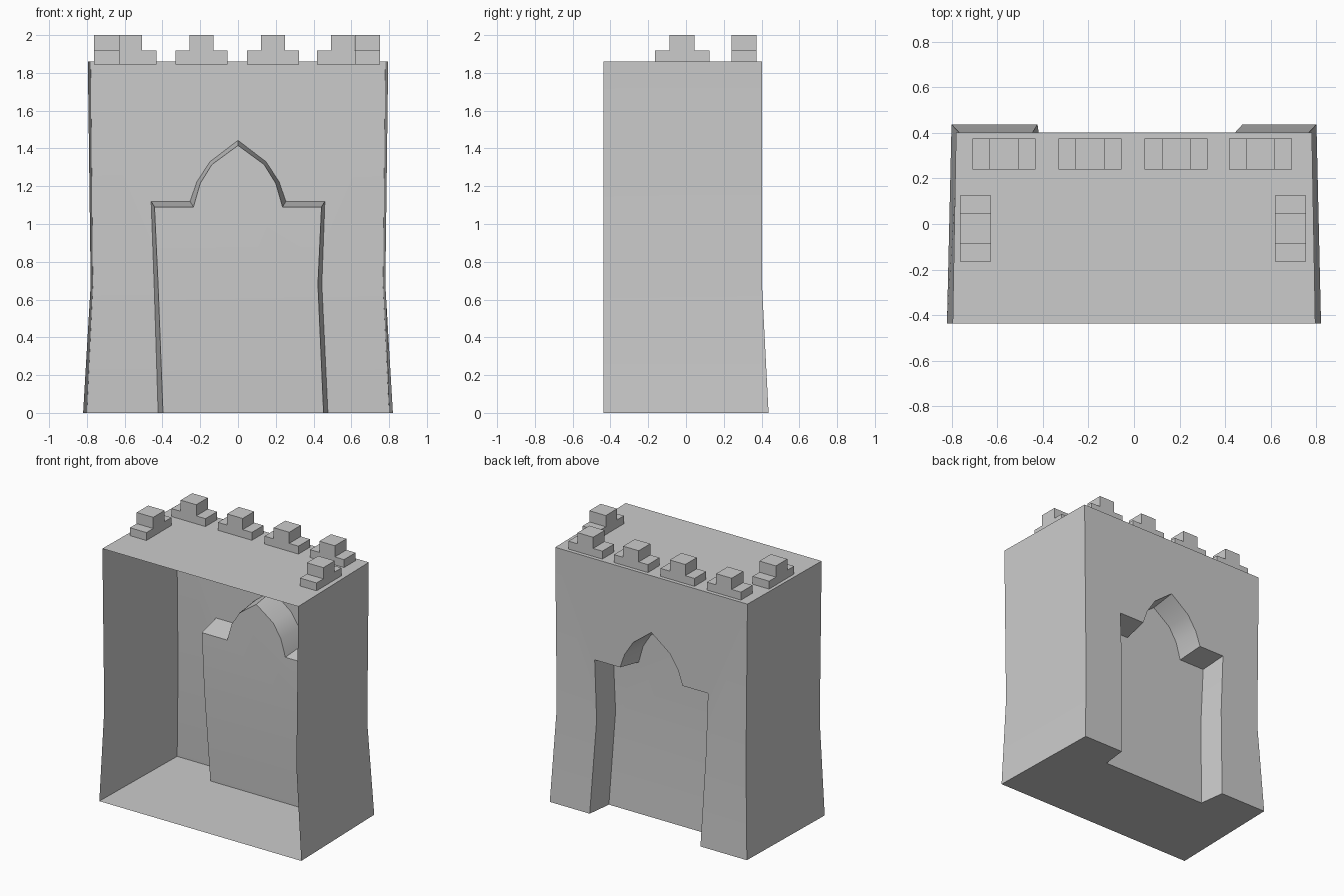
import bpy, bmesh

if "Cube" in bpy.data.objects:
    bpy.data.objects.remove(bpy.data.objects["Cube"])


def finish(bm, name, smooth=False):
    bmesh.ops.recalc_face_normals(bm, faces=bm.faces)
    mesh = bpy.data.meshes.new(name)
    bm.to_mesh(mesh)
    bm.free()
    ob = bpy.data.objects.new(name, mesh)
    bpy.context.collection.objects.link(ob)
    if smooth:
        bpy.ops.object.select_all(action='DESELECT')
        bpy.context.view_layer.objects.active = ob
        ob.select_set(True)
        bpy.ops.object.shade_smooth_by_angle(angle=0.5)
    return ob


# Gatehouse shell: open front, flared foot, pointed gate recess in the back wall
FRONT = -0.437
LEVELS = [(0, 0.82, 0.80, 0.437), (0.68, 0.78, 0.768, 0.402), (1.86, 0.795, 0.78, 0.402)]
DEPTH = 0.19  # gate recess depth

bm = bmesh.new()


def row(points):
    return [bm.verts.new(p) for p in points]


def face(*verts):
    bm.faces.new(verts)


def strip(a, b):
    for i in range(len(a) - 1):
        face(a[i], a[i + 1], b[i + 1], b[i])


# Wall corners: front and back edge on each side
fl = row([(-xf, FRONT, z) for z, xf, xb, yb in LEVELS])
fr = row([(xf, FRONT, z) for z, xf, xb, yb in LEVELS])
bl = row([(-xb, yb, z) for z, xf, xb, yb in LEVELS])
br = row([(xb, yb, z) for z, xf, xb, yb in LEVELS])
strip(fl, bl)
strip(br, fr)
face(fl[2], fr[2], br[2], bl[2])  # roof


def gate(foot_l, foot_r, half, push):
    """Gate outline from left foot over the arch to right foot."""
    y0, y1 = LEVELS[0][3] - push, LEVELS[1][3] - push
    left = [(-x, y1, z) for x, z in half]
    right = [(x, y1, z) for x, z in reversed(half[:-1])]
    return row([(foot_l, y0, 0)] + left + right + [(foot_r, y0, 0)])


outer = gate(-0.423, 0.476, [(0.444, 0.68), (0.46, 1.12), (0.254, 1.12),
                             (0.217, 1.225), (0.148, 1.33), (0, 1.443)], 0)
inner = gate(-0.397, 0.453, [(0.423, 0.68), (0.442, 1.09), (0.236, 1.09),
                             (0.20, 1.215), (0.138, 1.315), (0, 1.416)], DEPTH)
strip(outer, inner)  # jambs, shoulders and arch reveal

# Back wall: two legs and the upper part around the arch
face(bl[0], bl[1], outer[1], outer[0])
face(br[0], outer[-1], outer[-2], br[1])
face(bl[1], bl[2], br[2], br[1], *reversed(outer[1:-1]))

# Recessed gate panel
face(inner[0], inner[1], inner[-2], inner[-1])
face(*inner[1:-1])

# Floor, notched by the gate
face(fl[0], bl[0], outer[0], inner[0], inner[-1], outer[-1], br[0], fr[0])
finish(bm, "gatehouse_wall", True)


# Stepped battlements
def merlon(name, cx, cy, along_x):
    z0, z1, z2 = 1.845, 1.918, 2.0
    w, t, d = 0.138, 0.063, 0.067
    profile = [(-w, z0), (w, z0), (w, z1), (t, z1), (t, z2), (-t, z2), (-t, z1), (-w, z1)]
    b = bmesh.new()
    ends = []
    for s in (-d, d):
        ends.append([b.verts.new((cx + u, cy + s, z) if along_x else (cx + s, cy + u * 1.05, z))
                     for u, z in profile])
    b.faces.new(ends[0])
    b.faces.new(ends[1][::-1])
    for i in range(len(profile)):
        j = (i + 1) % len(profile)
        b.faces.new((ends[0][i], ends[0][j], ends[1][j], ends[1][i]))
    finish(b, name)


for i, x in enumerate((-0.57, -0.193, 0.185, 0.555)):
    merlon(f"back_battlement_{i + 1}", x, 0.307, True)
for side, x in (("left", -0.695), ("right", 0.686)):
    merlon(f"{side}_battlement", x, -0.02, False)
